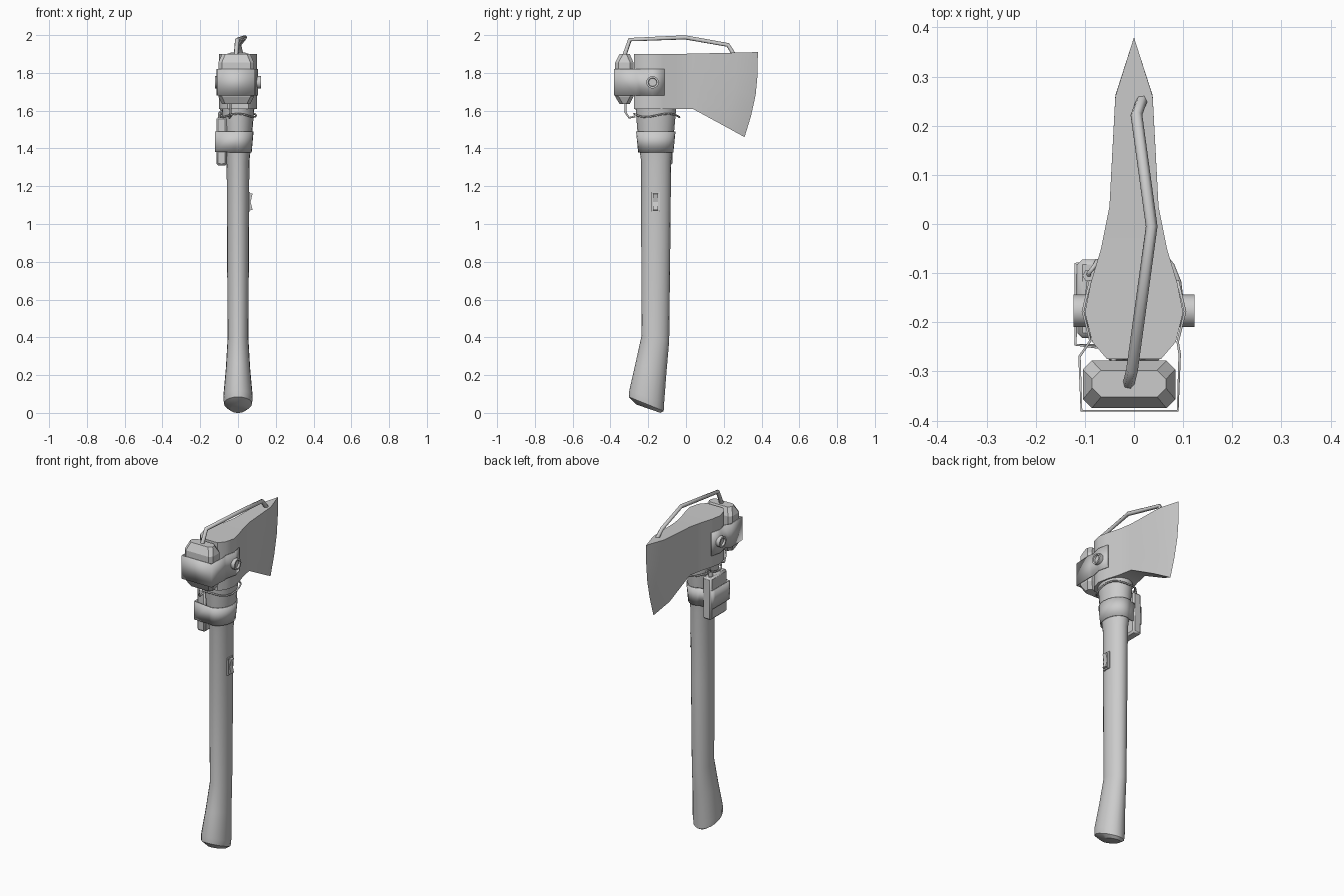
import bpy, bmesh, math
from mathutils import Vector

if "Cube" in bpy.data.objects:
    bpy.data.objects.remove(bpy.data.objects["Cube"])


def finish(name, bm, angle=35, thick=0, bevel=0):
    bmesh.ops.remove_doubles(bm, verts=bm.verts, dist=1e-5)
    bmesh.ops.recalc_face_normals(bm, faces=bm.faces)
    me = bpy.data.meshes.new(name)
    bm.to_mesh(me)
    bm.free()
    ob = bpy.data.objects.new(name, me)
    bpy.context.collection.objects.link(ob)
    if thick:
        m = ob.modifiers.new("thickness", 'SOLIDIFY')
        m.thickness, m.offset = thick, 0
    if bevel:
        m = ob.modifiers.new("bevel", 'BEVEL')
        m.width, m.segments = bevel, 1
    bpy.context.view_layer.objects.active = ob
    ob.select_set(True)
    bpy.ops.object.shade_smooth_by_angle(angle=math.radians(angle))
    ob.select_set(False)
    return ob


def loft(name, rings, angle=35):
    bm = bmesh.new()
    vs = [[bm.verts.new(p) for p in r] for r in rings]
    n = len(vs[0])
    for a, b in zip(vs, vs[1:]):
        for i in range(n):
            bm.faces.new((a[i], a[(i + 1) % n], b[(i + 1) % n], b[i]))
    bm.faces.new(vs[0])
    bm.faces.new(vs[-1])
    return finish(name, bm, angle)


def box(name, lo, hi, bevel=0):
    bm = bmesh.new()
    bmesh.ops.create_cube(bm, size=1)
    for v in bm.verts:
        v.co = [(a + b) / 2 + c * (b - a) for a, b, c in zip(lo, hi, v.co)]
    return finish(name, bm, 20, bevel=bevel)


def ribbon(name, lower, upper, closed, thick=0.005):
    bm = bmesh.new()
    a = [bm.verts.new(p) for p in lower]
    b = [bm.verts.new(p) for p in upper]
    for i in range(len(a) if closed else len(a) - 1):
        j = (i + 1) % len(a)
        bm.faces.new((a[i], a[j], b[j], b[i]))
    return finish(name, bm, 35, thick)


def tube(name, pts, r, closed=False):
    cu = bpy.data.curves.new(name, 'CURVE')
    cu.dimensions = '3D'
    cu.bevel_depth, cu.bevel_resolution, cu.use_fill_caps = r, 1, True
    s = cu.splines.new('POLY')
    s.points.add(len(pts) - 1)
    for p, c in zip(s.points, pts):
        p.co = (*c, 1)
    s.use_cyclic_u = closed
    ob = bpy.data.objects.new(name, cu)
    bpy.context.collection.objects.link(ob)


def oval(y0, z0, y1, z1, hx, n=20):
    out = []
    for i in range(n):
        a = 2 * math.pi * i / n
        t = (1 + math.sin(a)) / 2
        out.append((hx * math.cos(a), y0 + (y1 - y0) * t, z0 + (z1 - z0) * t))
    return out


# wooden handle with slanted, swollen foot and flared top
loft("handle", [oval(*r) for r in [
    (-0.265, 0.045, -0.135, 0.0, 0.045), (-0.303, 0.085, -0.118, 0.01, 0.074),
    (-0.300, 0.12, -0.116, 0.05, 0.078), (-0.268, 0.26, -0.103, 0.22, 0.064),
    (-0.235, 0.41, -0.089, 0.38, 0.055), (-0.237, 0.90, -0.083, 0.90, 0.058),
    (-0.237, 1.33, -0.079, 1.33, 0.060), (-0.247, 1.40, -0.072, 1.40, 0.068),
    (-0.258, 1.50, -0.062, 1.50, 0.077), (-0.268, 1.63, -0.050, 1.63, 0.088)]])

# axe head: top y, top z, bottom y, bottom z, half width, edge bulge
cols = [(-0.275, 1.90, -0.275, 1.61, 0.055, 0), (-0.24, 1.90, -0.24, 1.61, 0.085, 0),
        (-0.18, 1.90, -0.18, 1.61, 0.10, 0), (-0.12, 1.90, -0.12, 1.61, 0.088, 0),
        (-0.05, 1.90, -0.05, 1.61, 0.067, 0), (0.035, 1.902, 0.035, 1.61, 0.05, 0),
        (0.26, 1.907, 0.21, 1.515, 0.038, 0.02), (0.38, 1.91, 0.31, 1.46, 0, 0.024)]
rings = []
for y0, z0, y1, z1, w, bulge in cols:
    side = []
    for t in (0, 0.25, 0.5, 0.75, 1):
        side.append((w, y0 + (y1 - y0) * t + bulge * math.sin(math.pi * t), z0 + (z1 - z0) * t))
    rings.append((side, [(-x, y, z) for x, y, z in side]))
bm = bmesh.new()
vs = [[bm.verts.new(p) for p in s + m[::-1]] for s, m in rings]
for a, b in zip(vs, vs[1:]):
    for i in range(10):
        j = (i + 1) % 10
        bm.faces.new((a[i], a[j], b[j], b[i]))
bm.faces.new(vs[0])
finish("axe_head", bm, 30)


# chamfered block behind the head
def block_ring(z, hx, y0, y1, c=0.018):
    x0, x1 = -hx - 0.01, hx - 0.01
    return [(x0 + c, y0, z), (x1 - c, y0, z), (x1, y0 + c, z), (x1, y1 - c, z),
            (x1 - c, y1, z), (x0 + c, y1, z), (x0, y1 - c, z), (x0, y0 + c, z)]


loft("rear_block", [block_ring(*r) for r in [
    (1.635, 0.075, -0.352, -0.298), (1.675, 0.094, -0.375, -0.278),
    (1.855, 0.094, -0.375, -0.278), (1.90, 0.075, -0.352, -0.298)]], 15)

# metal clamp wrapping the block and gripping the cheeks
path = [(0.089, -0.115), (0.104, -0.178), (0.089, -0.24), (0.093, -0.265), (0.089, -0.38),
        (-0.107, -0.38), (-0.111, -0.27), (-0.089, -0.238), (-0.104, -0.178), (-0.089, -0.115)]
ribbon("head_clamp", [(*p, 1.68) for p in path], [(*p, 1.82) for p in path], False)

# bolts on both cheeks: ring with recessed centre
for side, s in (("right", 1), ("left", -1)):
    prof = [(0.09, 0.033), (0.123, 0.033), (0.123, 0.023), (0.112, 0.021)]
    loft(side + "_bolt", [[(s * x, -0.177 + r * math.cos(i * math.pi / 8),
                            1.75 + r * math.sin(i * math.pi / 8)) for i in range(16)]
                          for x, r in prof])

# bent tube over the head
tube("top_tube", [(-0.012, -0.33, 1.88), (-0.004, -0.297, 1.976), (0.036, -0.005, 1.988),
                  (0.005, 0.222, 1.948), (0.016, 0.252, 1.90)], 0.012)

# side pack on the left of the neck with its plug
box("side_pack", (-0.115, -0.232, 1.31), (-0.058, -0.072, 1.565), 0.01)
tube("pack_plug", [(-0.092, -0.105, 1.55), (-0.092, -0.105, 1.59)], 0.013)

# strap around neck and pack
lower, upper = [], []
for i in range(24):
    a = 2 * math.pi * i / 24
    for out, z, hx, hy in ((lower, 1.38, 0.070, 0.091), (upper, 1.49, 0.080, 0.102)):
        x, y = hx * math.cos(a), -0.16 + hy * math.sin(a)
        if math.cos(a) < -0.5:
            x, y = -0.119, -0.155 + 0.088 * math.sin(a) / 0.84
        out.append((x, y, z))
ribbon("neck_strap", lower, upper, True)

# wires: loop round the neck, lead from the block, lead to the pack
loop = []
for i in range(20):
    a = 2 * math.pi * i / 20
    loop.append((0.096 * math.cos(a), -0.155 + 0.12 * math.sin(a),
                 1.575 + 0.009 * math.sin(3 * a)))
tube("neck_wire", loop, 0.005, True)
tube("block_wire", [(-0.04, -0.32, 1.65), (-0.04, -0.32, 1.59), (-0.045, -0.30, 1.562),
                    (-0.04, -0.27, 1.57)], 0.006)
tube("pack_wire", [(-0.092, -0.105, 1.58), (-0.092, -0.10, 1.605), (-0.08, -0.085, 1.60),
                   (-0.075, -0.075, 1.575)], 0.005)

# rocker switch on the handle
box("switch_frame", (0.045, -0.186, 1.065), (0.064, -0.138, 1.17))
rocker = [(0.05, 1.07), (0.077, 1.075), (0.067, 1.117), (0.077, 1.16), (0.05, 1.165)]
loft("switch_rocker", [[(x, y, z) for x, z in rocker] for y in (-0.176, -0.148)], 10)
